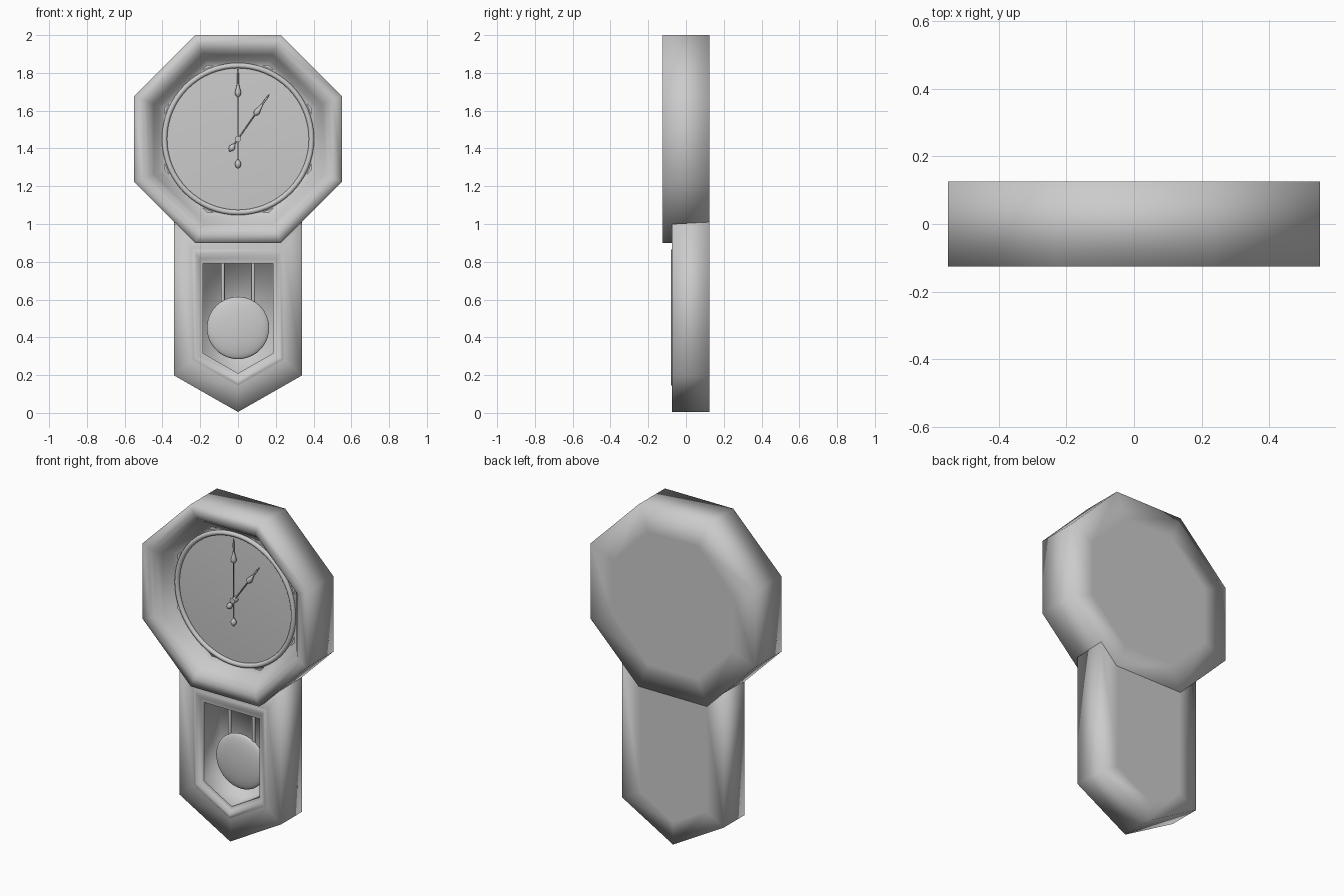
import bpy, bmesh, math
from mathutils import Vector

cube = bpy.data.objects.get("Cube")
if cube:
    bpy.data.objects.remove(cube, do_unlink=True)

GREY = (0.6, 0.6, 0.6, 1.0)
mat = bpy.data.materials.new("plain_grey")
mat.use_nodes = True
mat.diffuse_color = GREY
mat.node_tree.nodes["Principled BSDF"].inputs["Base Color"].default_value = GREY

DIAL_Z = 1.45


def add_object(name, data):
    obj = bpy.data.objects.new(name, data)
    data.materials.append(mat)
    bpy.context.collection.objects.link(obj)
    return obj


def loft(name, rings, cap_start=True, cap_end=True):
    """Bridge equal rings of points into one smooth surface."""
    bm = bmesh.new()
    loops = [[bm.verts.new(p) for p in ring] for ring in rings]
    for a, b in zip(loops, loops[1:]):
        n = len(a)
        for i in range(n):
            j = (i + 1) % n
            bm.faces.new((a[i], a[j], b[j], b[i]))
    if cap_start:
        bm.faces.new(loops[0][::-1])
    if cap_end:
        bm.faces.new(loops[-1])
    for f in bm.faces:
        f.smooth = True
    mesh = bpy.data.meshes.new(name)
    bm.to_mesh(mesh)
    bm.free()
    return add_object(name, mesh)


def polygon(radius, y, sides, turn=0.0):
    angles = [turn + math.tau * i / sides for i in range(sides)]
    return [(radius * math.cos(t), y, DIAL_Z + radius * math.sin(t)) for t in angles]


def octagon(apothem, y):
    return polygon(apothem / math.cos(math.pi / 8), y, 8, math.pi / 8)


def shield(half_width, top, bottom, y):
    """Five-sided outline with a pointed bottom."""
    side = bottom + half_width * 0.57
    return [(0, y, bottom), (half_width, y, side), (half_width, y, top),
            (-half_width, y, top), (-half_width, y, side)]


def tube(name, points, radii, depth=1.0):
    """Round bar through the points with a radius at each one."""
    curve = bpy.data.curves.new(name, "CURVE")
    curve.dimensions = "3D"
    curve.bevel_depth = depth
    curve.bevel_resolution = 3
    curve.use_fill_caps = True
    spline = curve.splines.new("POLY")
    spline.points.add(len(points) - 1)
    for p, co, r in zip(spline.points, points, radii):
        p.co = (*co, 1)
        p.radius = r
    spline.use_smooth = True
    return add_object(name, curve)


# Octagonal dial case with a dished front
loft("dial_case", [octagon(a, y) for a, y in (
    (0.40, 0.125), (0.55, 0.125), (0.55, -0.125), (0.50, -0.125),
    (0.475, -0.115), (0.445, -0.082), (0.415, -0.03), (0.39, -0.018))],
    cap_end=False)

# Flat dial and round bezel
loft("dial_face", [polygon(0.41, -0.018, 64), polygon(0.39, -0.02, 64)], cap_start=False)
bpy.ops.mesh.primitive_torus_add(major_radius=0.389, minor_radius=0.014,
                                 major_segments=64, minor_segments=12,
                                 location=(0, -0.025, DIAL_Z),
                                 rotation=(math.pi / 2, 0, 0))
bezel = bpy.context.object
bezel.name = "bezel"
bezel.data.materials.append(mat)
bpy.ops.object.shade_smooth()

# Lower case with a raised moulding around the window
loft("lower_case", [shield(*s) for s in (
    (0.22, 0.90, 0.14, 0.124), (0.34, 1.01, 0.005, 0.124),
    (0.34, 1.00, 0.005, -0.075), (0.245, 0.87, 0.14, -0.073),
    (0.235, 0.86, 0.15, -0.08), (0.222, 0.84, 0.17, -0.08),
    (0.205, 0.815, 0.185, -0.064), (0.185, 0.79, 0.21, -0.06))],
    cap_end=False)

# Hollow behind the window
loft("pendulum_recess", [shield(0.185, 0.79, 0.21, -0.06),
                         shield(0.185, 0.79, 0.21, 0.10)], cap_start=False)

# Pendulum
for label, x in (("left", 0.08), ("right", -0.08)):
    tube("pendulum_rod_" + label, [(x, 0.035, 0.45), (x, 0.035, 0.80)], [1, 1], 0.01)
bpy.ops.mesh.primitive_uv_sphere_add(segments=48, ring_count=24, radius=0.165,
                                     location=(0, 0.03, 0.45),
                                     rotation=(math.pi / 2, 0, 0))
bob = bpy.context.object
bob.name = "pendulum_bob"
bob.scale.z = 0.2
bob.data.materials.append(mat)
bpy.ops.object.shade_smooth()


# Hands: thin stems with a spade near the tip and a drop on the tail
def hand(name, angle, y, tail, spade, tip):
    direction = Vector((math.sin(angle), 0, math.cos(angle)))
    centre = Vector((0, y, DIAL_Z))
    profile = [(-tail - 0.022, 0.1), (-tail - 0.012, 0.7), (-tail, 1), (-tail + 0.014, 0.8),
               (-tail + 0.026, 0.2), (spade - 0.032, 0.2), (spade - 0.022, 0.8),
               (spade - 0.01, 1), (spade + 0.015, 0.6), (spade + 0.04, 0.25),
               (tip - 0.03, 0.3), (tip, 0.1)]
    tube(name, [centre + direction * d for d, r in profile], [r for d, r in profile], 0.017)


hand("minute_hand", 0.0, -0.042, 0.135, 0.255, 0.37)
hand("hour_hand", math.radians(35), -0.034, 0.058, 0.185, 0.29)
tube("hand_pivot", [(0, -0.018, DIAL_Z), (0, -0.055, DIAL_Z)], [1, 1], 0.017)
